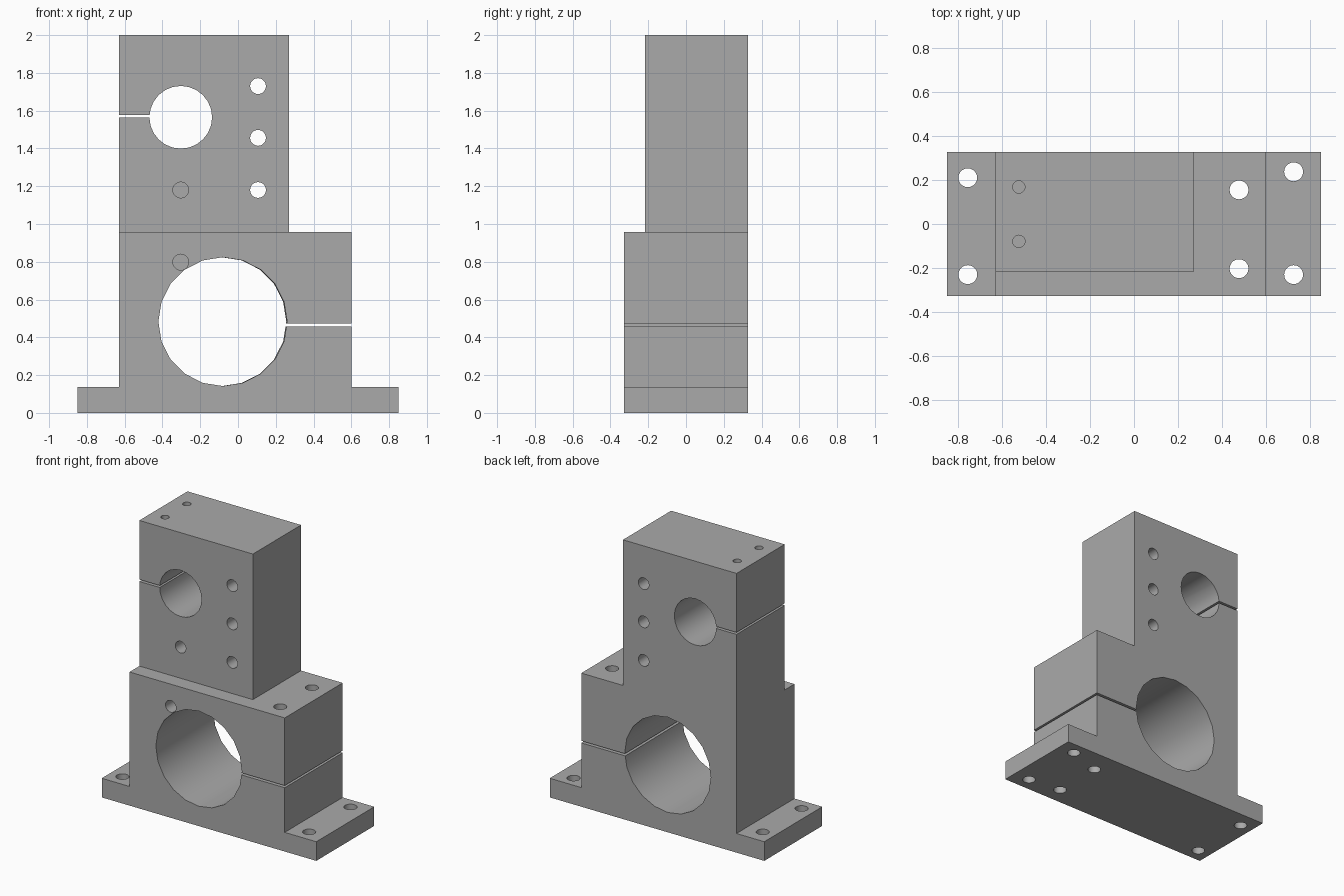
import bpy, bmesh, math
from mathutils import Matrix

if "Cube" in bpy.data.objects:
    bpy.data.objects.remove(bpy.data.objects["Cube"], do_unlink=True)

DEPTH = 0.328          # half depth of the body
BASE, SHOULDER, TOP = 0.137, 0.957, 2.0

metal = bpy.data.materials.new("machined grey")
metal.use_nodes = True
grey = (0.4, 0.4, 0.4, 1)
metal.diffuse_color = grey
metal.node_tree.nodes["Principled BSDF"].inputs["Base Color"].default_value = grey


def add_object(name, bm):
    bmesh.ops.recalc_face_normals(bm, faces=bm.faces)
    mesh = bpy.data.meshes.new(name)
    bm.to_mesh(mesh)
    bm.free()
    mesh.materials.append(metal)
    obj = bpy.data.objects.new(name, mesh)
    bpy.context.collection.objects.link(obj)
    return obj


def box(name, x0, x1, y0, y1, z0, z1):
    bm = bmesh.new()
    bmesh.ops.create_cube(bm, size=1, matrix=Matrix.Translation(
        ((x0 + x1) / 2, (y0 + y1) / 2, (z0 + z1) / 2))
        @ Matrix.Diagonal((x1 - x0, y1 - y0, z1 - z0, 1)))
    return add_object(name, bm)


def cylinder(name, centre, radius, length, axis="Z", sides=20, yaw=0):
    turn = Matrix.Rotation(math.radians(yaw), 4, "Z")
    if axis == "Y":
        turn = turn @ Matrix.Rotation(math.pi / 2, 4, "X")
    bm = bmesh.new()
    bmesh.ops.create_cone(bm, cap_ends=True, segments=sides, radius1=radius,
                          radius2=radius, depth=length,
                          matrix=Matrix.Translation(centre) @ turn)
    return add_object(name, bm)


def cut(target, cutter):
    cutter.hide_render = True
    mod = target.modifiers.new("cut", "BOOLEAN")
    mod.operation, mod.solver, mod.object = "DIFFERENCE", "EXACT", cutter
    bpy.context.view_layer.objects.active = target
    bpy.ops.object.modifier_apply(modifier=mod.name)
    bpy.data.objects.remove(cutter, do_unlink=True)


# Stepped silhouette extruded through the depth
profile = [(-0.85, 0), (0.85, 0), (0.85, BASE), (0.6, BASE), (0.6, SHOULDER),
           (0.27, SHOULDER), (0.27, TOP), (-0.63, TOP), (-0.63, BASE), (-0.85, BASE)]
bm = bmesh.new()
face = bm.faces.new([bm.verts.new((x, -DEPTH, z)) for x, z in profile])
sweep = bmesh.ops.extrude_face_region(bm, geom=[face])
moved = [g for g in sweep["geom"] if isinstance(g, bmesh.types.BMVert)]
bmesh.ops.translate(bm, verts=moved, vec=(0, 2 * DEPTH, 0))
block = add_object("clamp_block", bm)

# Front of the upper block is set back
cut(block, box("front_step", -1, 1, -1, -0.217, SHOULDER, 3))

# Two clamp bores and their slits
cut(block, cylinder("large_bore", (-0.083, 0, 0.483), 0.341, 2, "Y", 20, 0.4))
cut(block, cylinder("small_bore", (-0.303, 0, 1.565), 0.166, 2, "Y", 24))
cut(block, box("large_slit", 0, 1, -1, 1, 0.457, 0.472))
cut(block, box("small_slit", -1, -0.4, -1, 1, 1.563, 1.577))

# Row of through holes beside the small bore
for z in (1.18, 1.456, 1.73):
    cut(block, cylinder("side_hole", (0.106, 0, z), 0.042, 2, "Y"))

# Blind holes in the two front faces
for y, z in ((-0.217, 1.18), (-DEPTH, 0.798)):
    cut(block, cylinder("blind_hole", (-0.303, y, z), 0.042, 0.44, "Y"))

# Vertical through holes in the foot flanges and the shoulder
for x, y in ((-0.755, 0.21), (-0.755, -0.23), (0.725, 0.237), (0.725, -0.23),
             (0.477, 0.155), (0.477, -0.203)):
    cut(block, cylinder("bolt_hole", (x, y, 0.5), 0.043, 2))

# Clamp screw holes in the top
for y in (0.168, -0.079):
    cut(block, cylinder("screw_hole", (-0.523, y, TOP), 0.028, 1.3))

# Smooth bores, sharp corners
bpy.ops.object.select_all(action="DESELECT")
block.select_set(True)
bpy.context.view_layer.objects.active = block
bpy.ops.object.shade_smooth_by_angle(angle=math.radians(30))
